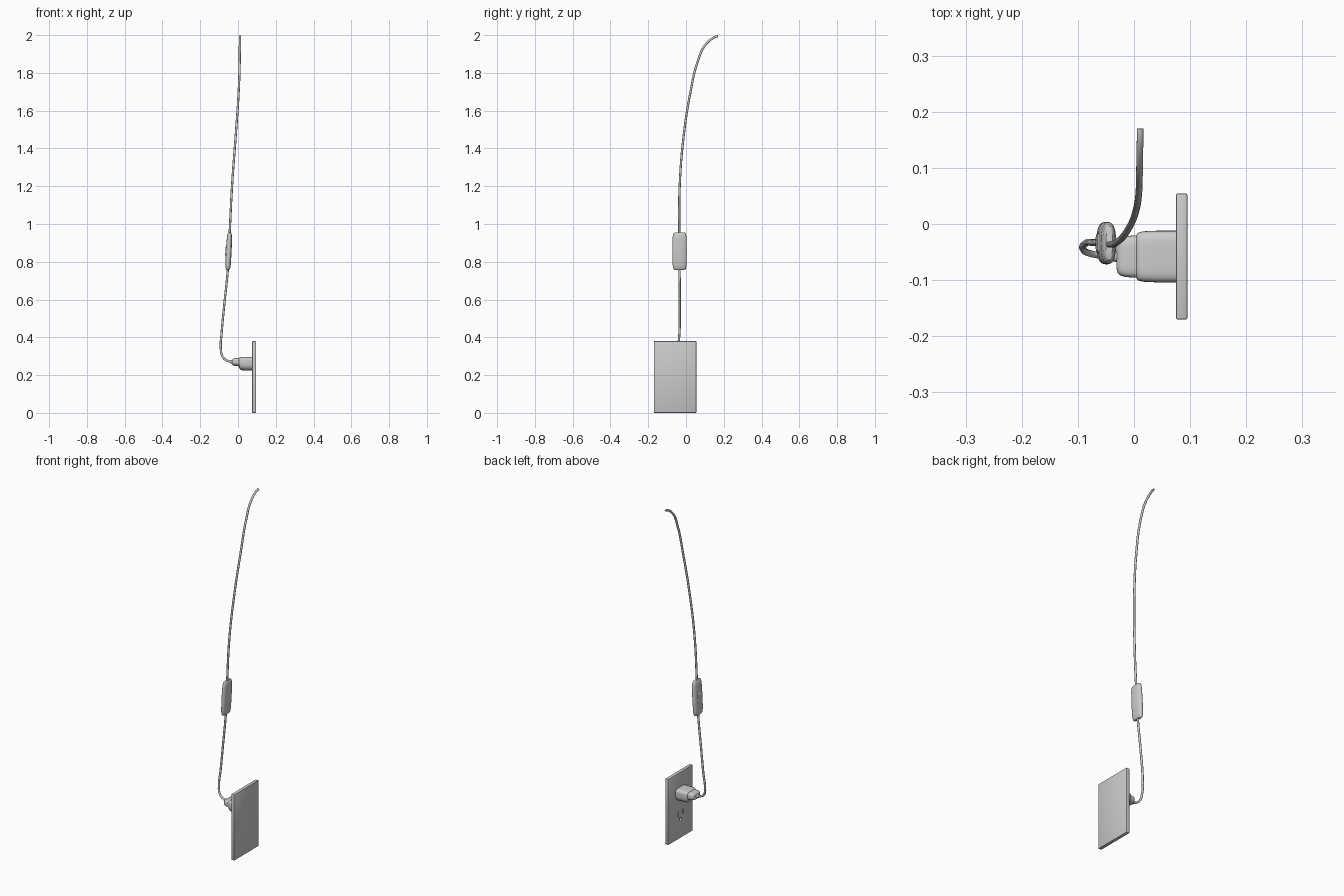
import bpy, bmesh, math
from mathutils import Vector

if "Cube" in bpy.data.objects:
    bpy.data.objects.remove(bpy.data.objects["Cube"])


def activate(ob):
    bpy.ops.object.select_all(action='DESELECT')
    ob.select_set(True)
    bpy.context.view_layer.objects.active = ob


def smooth(ob, deg=35):
    activate(ob)
    bpy.ops.object.shade_smooth_by_angle(angle=math.radians(deg))


def sup(a, n):
    """Point on a unit superellipse."""
    c, s = math.cos(a), math.sin(a)
    return (math.copysign(abs(c) ** (2 / n), c), math.copysign(abs(s) ** (2 / n), s))


def loft(name, rings):
    bm = bmesh.new()
    loops = [[bm.verts.new(p) for p in r] for r in rings]
    n = len(loops[0])
    for a, b in zip(loops, loops[1:]):
        for i in range(n):
            bm.faces.new((a[i], a[(i + 1) % n], b[(i + 1) % n], b[i]))
    bm.faces.new(loops[0])
    bm.faces.new(loops[-1])
    bmesh.ops.recalc_face_normals(bm, faces=bm.faces)
    me = bpy.data.meshes.new(name)
    bm.to_mesh(me)
    bm.free()
    ob = bpy.data.objects.new(name, me)
    bpy.context.collection.objects.link(ob)
    smooth(ob)
    return ob


def box(name, loc, size, bevel=0):
    bpy.ops.mesh.primitive_cube_add(size=1, location=loc)
    ob = bpy.context.object
    ob.name = name
    ob.scale = size
    bpy.ops.object.transform_apply(location=False, rotation=False, scale=True)
    if bevel:
        m = ob.modifiers.new("bevel", 'BEVEL')
        m.width, m.segments = bevel, 2
        bpy.ops.object.modifier_apply(modifier=m.name)
    return ob


ANG = [2 * math.pi * i / 48 for i in range(48)]
PY = -0.058      # centre line of plate and plug

# wall plate with socket holes cut into the -x face
plate = box("wall_plate", (0.085, PY, 0.19), (0.02, 0.225, 0.38), 0.003)
cutters = [box("slot_cutter", (0.075, PY + s * 0.022, z), (0.02, 0.008, h))
           for z in (0.145,) for s, h in ((-1, 0.026), (1, 0.032))]
bpy.ops.mesh.primitive_cylinder_add(vertices=20, radius=0.01, depth=0.02,
                                    location=(0.075, PY, 0.108),
                                    rotation=(0, math.pi / 2, 0))
cutters.append(bpy.context.object)
for c in cutters:
    activate(plate)
    m = plate.modifiers.new("cut", 'BOOLEAN')
    m.operation, m.solver, m.object = 'DIFFERENCE', 'EXACT', c
    bpy.ops.object.modifier_apply(modifier=m.name)
    bpy.data.objects.remove(c)
smooth(plate, 30)


# plug: D-shaped sections (x, half width, top z, bottom z)
def plug_ring(x, hw, zt, zb, mid=0.268):
    ring = []
    for a in ANG:
        y, z = sup(a, 4.5 if math.sin(a) > 0 else 2.6)
        ring.append((x, PY + hw * y, mid + z * ((zt - mid) if z > 0 else (mid - zb))))
    return ring


loft("plug_body", [plug_ring(*s) for s in (
    (0.004, 0.036, 0.288, 0.248), (0.005, 0.040, 0.291, 0.240),
    (0.009, 0.0435, 0.294, 0.232), (0.018, 0.045, 0.296, 0.226),
    (0.040, 0.046, 0.296, 0.224), (0.076, 0.046, 0.296, 0.224))])
loft("plug_grip", [plug_ring(*s) for s in (
    (-0.031, 0.022, 0.279, 0.258), (-0.029, 0.029, 0.284, 0.254),
    (-0.024, 0.034, 0.288, 0.251), (-0.015, 0.0365, 0.290, 0.249),
    (0.000, 0.0375, 0.290, 0.247), (0.008, 0.0375, 0.290, 0.246))])
loft("strain_relief", [[(x, PY + r * math.cos(a), 0.271 + r * math.sin(a)) for a in ANG]
                       for x, r in ((-0.043, 0.007), (-0.042, 0.008), (-0.025, 0.011))])


# inline switch: flat rounded housing that leans with the cord
def axis_x(z):
    return -0.054 + (z - 0.757) / 0.198 * 0.010


def switch_ring(z, hx, hy, n=2.5, dx=0, cy=-0.034):
    return [(axis_x(z) + dx + hx * sup(a, n)[0], cy + hy * sup(a, n)[1], z) for a in ANG]


loft("switch_housing", [switch_ring(*s) for s in (
    (0.757, 0.007, 0.024), (0.759, 0.009, 0.030), (0.765, 0.012, 0.034),
    (0.785, 0.0145, 0.037), (0.856, 0.0155, 0.038), (0.927, 0.0135, 0.037),
    (0.947, 0.011, 0.034), (0.953, 0.008, 0.030), (0.955, 0.006, 0.024))])

# rocker button on the -x side
loft("switch_button", [switch_ring(z, hx, hy, 4, -0.011) for z, hx, hy in (
    (0.828, 0.003, 0.012), (0.831, 0.006, 0.016), (0.838, 0.0075, 0.018),
    (0.856, 0.006, 0.018), (0.874, 0.0065, 0.018), (0.881, 0.0055, 0.016),
    (0.884, 0.003, 0.012))])

# cord from plug, through the switch, up to the free end
path = [(-0.025, PY, 0.271), (-0.050, -0.057, 0.274), (-0.080, -0.052, 0.295),
        (-0.091, -0.044, 0.340), (-0.087, -0.035, 0.420), (-0.073, -0.033, 0.570),
        (-0.054, -0.034, 0.757), (-0.044, -0.036, 0.955), (-0.031, -0.033, 1.21),
        (-0.012, -0.012, 1.47), (0.003, 0.022, 1.69), (0.009, 0.062, 1.86),
        (0.010, 0.108, 1.955), (0.011, 0.170, 1.994)]
cu = bpy.data.curves.new("power_cord", 'CURVE')
cu.dimensions = '3D'
cu.bevel_depth, cu.bevel_resolution = 0.006, 4
cu.resolution_u = 10
cu.use_fill_caps = True
sp = cu.splines.new('BEZIER')
sp.bezier_points.add(len(path) - 1)
for bp, p in zip(sp.bezier_points, path):
    bp.co = p
    bp.handle_left_type = bp.handle_right_type = 'AUTO'
end = sp.bezier_points[-1]
end.handle_left_type = end.handle_right_type = 'FREE'
end.handle_left = Vector(path[-1]) - Vector((0, 0.02, 0.001))
end.handle_right = Vector(path[-1]) + Vector((0, 0.02, 0.001))
cord = bpy.data.objects.new("power_cord", cu)
bpy.context.collection.objects.link(cord)
activate(cord)
bpy.ops.object.convert(target='MESH')
smooth(bpy.context.object, 50)
